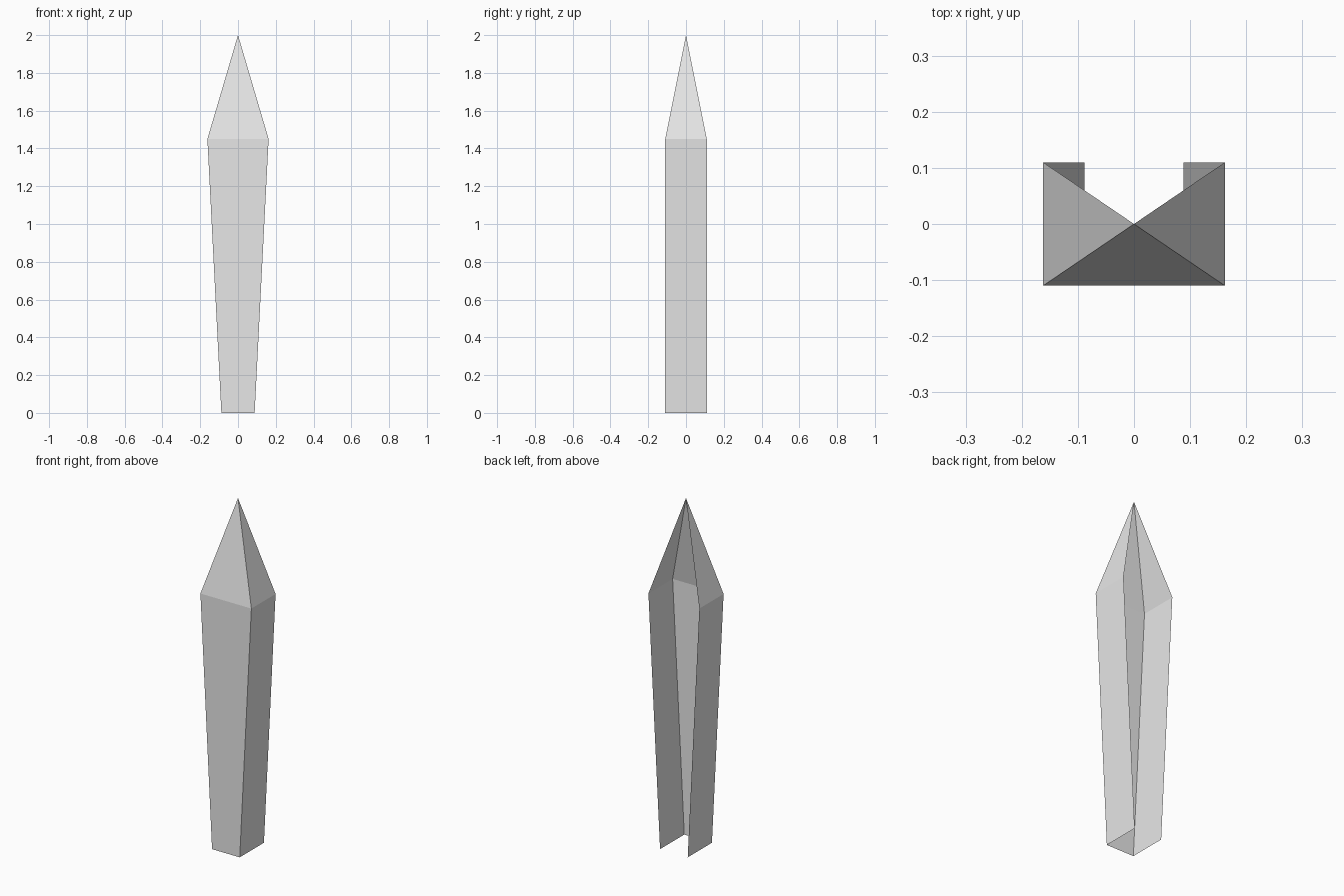
import bpy
import bmesh

cube = bpy.data.objects.get("Cube")
if cube:
    bpy.data.objects.remove(cube, do_unlink=True)

DEPTH = 0.11        # half depth
FOOT = 0.088        # half width at the foot
SHOULDER = 0.162    # half width at the shoulder
SHOULDER_Z = 1.45
TIP_Z = 2.0

grey = bpy.data.materials.new("light_grey")
grey.use_nodes = True
colour = (0.8, 0.8, 0.8, 1)
grey.diffuse_color = colour
grey.node_tree.nodes["Principled BSDF"].inputs["Base Color"].default_value = colour


def channel(bm, half_width, z):
    """Open U of four corners: back right, front right, front left, back left."""
    corners = [(-1, 1), (-1, -1), (1, -1), (1, 1)]
    return [bm.verts.new((sx * half_width, sy * DEPTH, z)) for sx, sy in corners]


# Thin shell, open at the back and at the foot
bm = bmesh.new()
foot = channel(bm, FOOT, 0)
shoulder = channel(bm, SHOULDER, SHOULDER_Z)
tip = bm.verts.new((0, 0, TIP_Z))
for i in range(3):
    # Tapered wall and the pointed face above it
    bm.faces.new((foot[i], foot[i + 1], shoulder[i + 1], shoulder[i]))
    bm.faces.new((shoulder[i], shoulder[i + 1], tip))

mesh = bpy.data.meshes.new("pointed_post_shell")
bm.to_mesh(mesh)
bm.free()
mesh.materials.append(grey)
post = bpy.data.objects.new("pointed_post_shell", mesh)
bpy.context.collection.objects.link(post)
